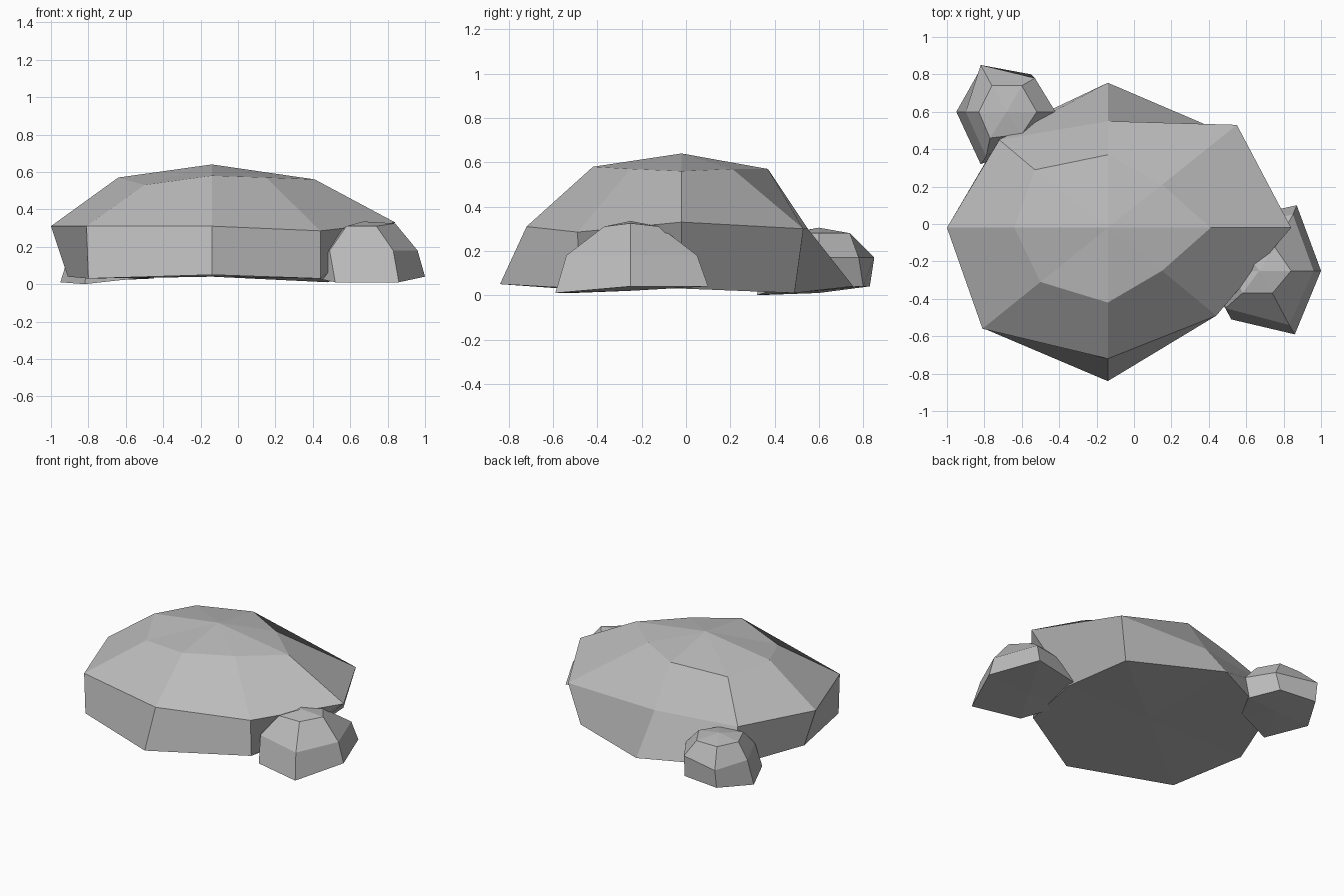
import bpy
import bmesh

# Remove the default object
default_cube = bpy.data.objects.get("Cube")
if default_cube:
    bpy.data.objects.remove(default_cube, do_unlink=True)

# Single stone colour
stone = bpy.data.materials.new("stone_grey")
stone.use_nodes = True
stone.diffuse_color = (.5, .5, .5, 1)
stone.node_tree.nodes["Principled BSDF"].inputs["Base Color"].default_value = stone.diffuse_color


def make_rock(name, crown, hollow, *rings):
    """Faceted boulder: rings from base to shoulder, each counter-clockwise
    from the +x side, closed by a crown point and a slightly raised underside."""
    bm = bmesh.new()
    loops = []
    for height, corners in rings:
        loop = []
        for corner in corners:
            x, y, *own_height = corner
            z = own_height[0] if own_height else height
            loop.append(bm.verts.new((x, y, z)))
        loops.append(loop)
    top = bm.verts.new(crown)
    bottom = bm.verts.new(hollow)
    count = len(loops[0])

    for i in range(count):
        j = (i + 1) % count
        bm.faces.new((bottom, loops[0][j], loops[0][i]))
        bm.faces.new((loops[-1][i], loops[-1][j], top))
        for lower, upper in zip(loops, loops[1:]):
            bm.faces.new((lower[i], lower[j], upper[j], upper[i]))

    bmesh.ops.recalc_face_normals(bm, faces=bm.faces[:])
    mesh = bpy.data.meshes.new(name)
    bm.to_mesh(mesh)
    bm.free()
    mesh.materials.append(stone)
    rock = bpy.data.objects.new(name, mesh)
    bpy.context.scene.collection.objects.link(rock)
    return rock


# Large central boulder, eight sided
make_rock(
    "large_boulder", (-.14, -.02, .64), (-.14, -.02, .04),
    (.03, [(.53, -.02), (.48, .49, .01), (-.14, .755, .04), (-.7, .49),
           (-.91, -.02, .04), (-.8, -.56), (-.14, -.84, .05), (.44, -.48)]),
    (.3, [(.84, -.02, .33), (.55, .53), (-.14, .55), (-.72, .45),
          (-1, -.02, .31), (-.81, -.56, .31), (-.14, -.72, .31), (.44, -.49, .285)]),
    (.57, [(.41, -.02, .56), (.15, .21), (-.14, .37), (-.53, .29, .54),
           (-.64, -.02), (-.5, -.31, .53), (-.14, -.42, .58), (.15, -.25)]),
)

# Small stone at the front left corner, six sided
make_rock(
    "front_small_stone", (.67, -.25, .335), (.67, -.25, .02),
    (.04, [(1, -.25), (.87, .1), (.5, .02), (.38, -.25),
           (.52, -.51, .01), (.86, -.59, .01)]),
    (.18, [(.96, -.25), (.85, .05), (.52, -.01), (.42, -.25),
           (.49, -.45), (.83, -.54)]),
    (.31, [(.84, -.25, .325), (.75, -.12), (.58, -.13), (.53, -.25, .27),
           (.58, -.37), (.74, -.37)]),
)

# Small stone at the back right corner, six sided
make_rock(
    "back_small_stone", (-.68, .6, .305), (-.69, .6, .02),
    (.03, [(-.45, .6), (-.55, .8, .04), (-.82, .83, .04), (-.95, .6, .01),
           (-.82, .32, .0), (-.55, .42)]),
    (.17, [(-.42, .6), (-.53, .78), (-.82, .85), (-.9, .6),
           (-.79, .36), (-.53, .5)]),
    (.28, [(-.52, .6), (-.6, .74), (-.76, .74), (-.83, .6),
           (-.77, .46), (-.6, .48)]),
)
